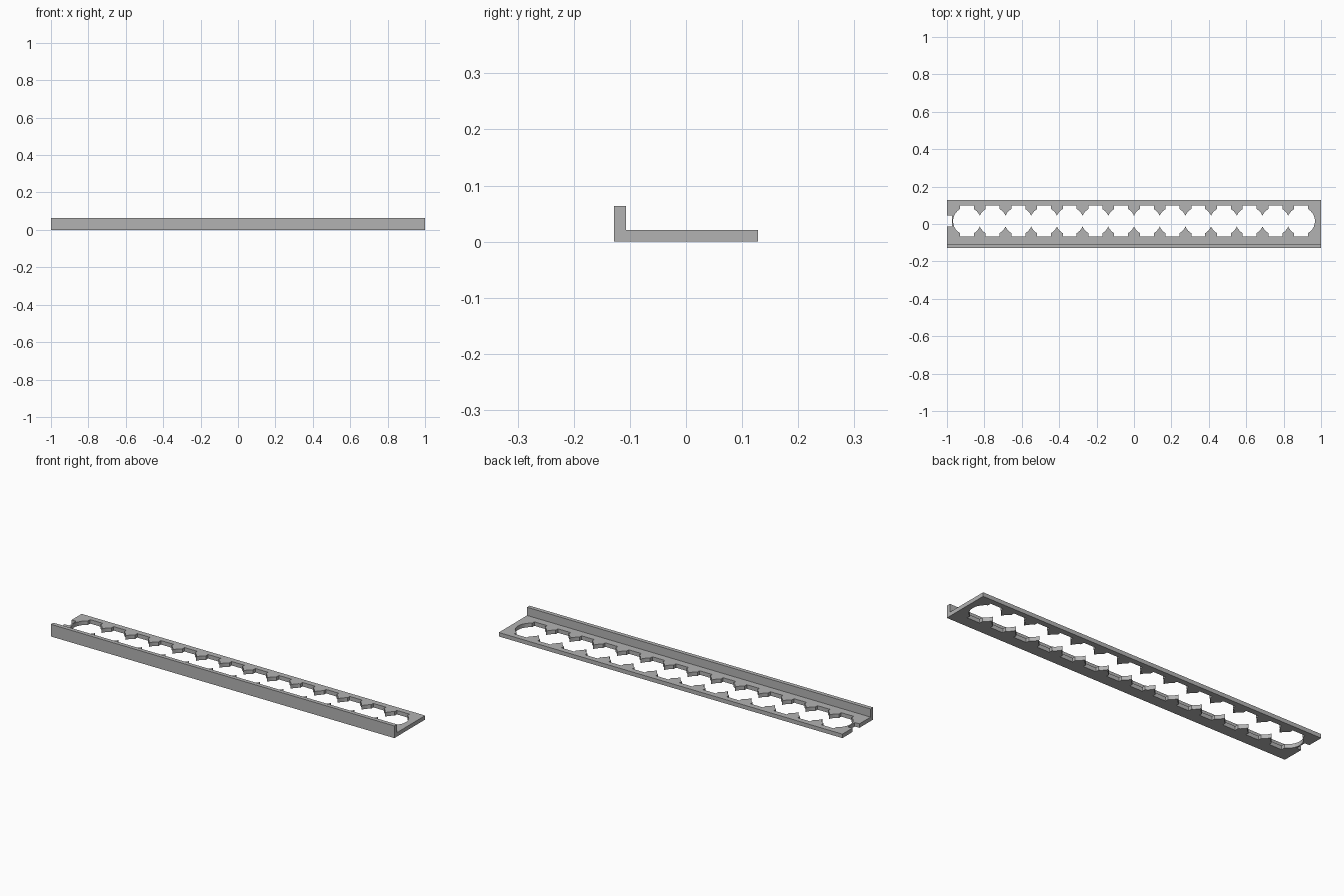
import bpy, bmesh, math

if "Cube" in bpy.data.objects:
    bpy.data.objects.remove(bpy.data.objects["Cube"])

PITCH, CELLS = 0.1374, 14        # spacing and number of socket cells
RADIUS, SLOT_W, SLOT_H = 0.0744, 0.037, 0.083
MID_Y = 0.0155                   # centre line of the opening
HALF_W, PLATE_H, LIP_H, LIP_T = 0.128, 0.021, 0.064, 0.0215

grey = bpy.data.materials.new("light grey")
grey.use_nodes = True
grey.diffuse_color = (0.45, 0.45, 0.45, 1)
grey.node_tree.nodes["Principled BSDF"].inputs["Base Color"].default_value = grey.diffuse_color


def prism(name, points, direction):
    """Extrude a closed 3D outline along a direction."""
    bm = bmesh.new()
    face = bm.faces.new([bm.verts.new(p) for p in points])
    top = bmesh.ops.extrude_face_region(bm, geom=[face])["geom"]
    verts = [v for v in top if isinstance(v, bmesh.types.BMVert)]
    bmesh.ops.translate(bm, verts=verts, vec=direction)
    bmesh.ops.recalc_face_normals(bm, faces=bm.faces)
    mesh = bpy.data.meshes.new(name)
    bm.to_mesh(mesh)
    bm.free()
    mesh.materials.append(grey)
    obj = bpy.data.objects.new(name, mesh)
    bpy.context.collection.objects.link(obj)
    return obj


def cell_edge(index):
    """Upper edge of one cell, left to right: arc, square slot, arc."""
    cx = (index - (CELLS - 1) / 2) * PITCH
    joint = math.acos(PITCH / 2 / RADIUS)
    slot = math.acos(SLOT_W / RADIUS)

    def arc(start, side):
        steps = 5
        angles = [start + (slot - start) * i / steps for i in range(steps + 1)]
        return [(cx + side * RADIUS * math.cos(a), RADIUS * math.sin(a)) for a in angles]

    left = arc(0 if index == 0 else joint, -1)
    right = arc(0 if index == CELLS - 1 else joint, 1)[::-1]
    if index < CELLS - 1:
        right.pop()              # the next cell supplies the shared tooth tip
    return left + [(cx - SLOT_W, SLOT_H), (cx + SLOT_W, SLOT_H)] + right


# L-shaped rail: flat plate with an upright lip along the front
section = [(-HALF_W, 0), (HALF_W, 0), (HALF_W, PLATE_H), (LIP_T - HALF_W, PLATE_H),
           (LIP_T - HALF_W, LIP_H), (-HALF_W, LIP_H)]
rail = prism("socket_rail", [(-1, y, z) for y, z in section], (2, 0, 0))

# Toothed opening along the plate
upper = [p for i in range(CELLS) for p in cell_edge(i)]
lower = [(x, -y) for x, y in upper[-2:0:-1]]
opening = prism("opening_cutter", [(x, MID_Y + y, -0.1) for x, y in upper + lower], (0, 0, 0.3))

# Small notch in the right-hand end
notch_outline = [(x, MID_Y + y, -0.1) for x, y in
                 [(-1.1, -0.029), (-0.973, -0.029), (-0.973, 0.029), (-1.1, 0.029)]]
notch = prism("notch_cutter", notch_outline, (0, 0, 0.3))

# Cut both shapes out of the rail
bpy.context.view_layer.objects.active = rail
for cutter in (opening, notch):
    cutter.hide_render = True
    mod = rail.modifiers.new("cut", "BOOLEAN")
    mod.operation, mod.solver, mod.object = "DIFFERENCE", "EXACT", cutter
    bpy.ops.object.modifier_apply(modifier=mod.name)
    bpy.data.objects.remove(cutter)
